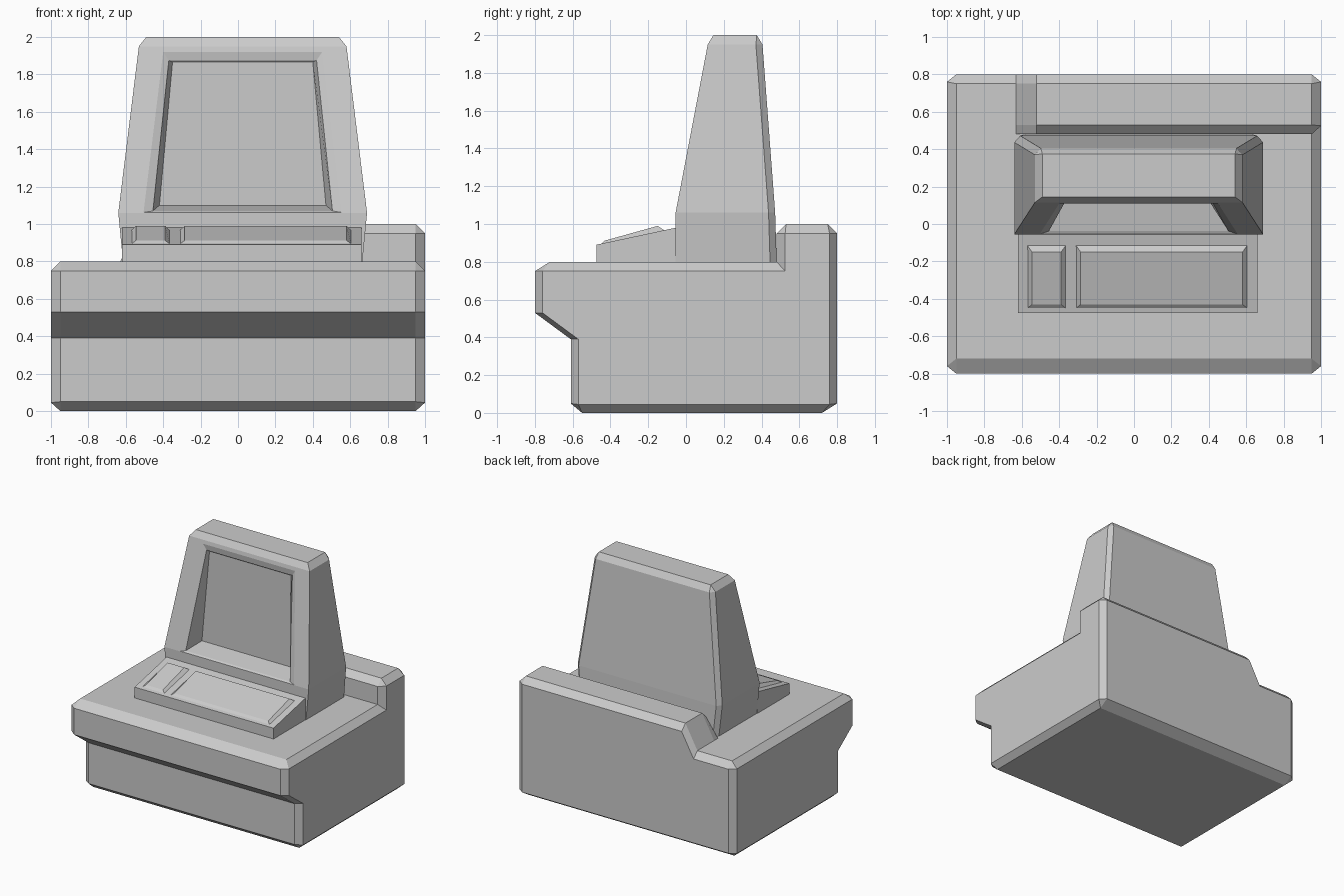
import bpy, bmesh
from mathutils import Vector

if "Cube" in bpy.data.objects:
    bpy.data.objects.remove(bpy.data.objects["Cube"])


def add_loft(bm, loops, cap_first=True, cap_last=True):
    """Skin a list of closed loops with equal point counts."""
    rings = [[bm.verts.new(p) for p in loop] for loop in loops]
    n = len(rings[0])
    for a, b in zip(rings, rings[1:]):
        for i in range(n):
            j = (i + 1) % n
            bm.faces.new((a[i], a[j], b[j], b[i]))
    if cap_first:
        bm.faces.new(rings[0])
    if cap_last:
        bm.faces.new(rings[-1])


def finish(bm, name):
    bmesh.ops.remove_doubles(bm, verts=bm.verts, dist=0.0005)
    bmesh.ops.dissolve_degenerate(bm, edges=bm.edges, dist=0.0005)
    bmesh.ops.recalc_face_normals(bm, faces=bm.faces)
    mesh = bpy.data.meshes.new(name)
    bm.to_mesh(mesh)
    bm.free()
    obj = bpy.data.objects.new(name, mesh)
    bpy.context.collection.objects.link(obj)
    return obj


# Base cabinet: side profiles lofted along x, with a raised rear ledge
front = [(-.55, 0), (-.61, .05), (-.61, .39), (-.8, .53), (-.8, .75), (-.72, .8), (.48, .8)]
front_in = [(-.57, .045), (-.57, .045), (-.57, .39), (-.76, .53), (-.76, .75), (-.76, .75)]
rear = [(.8, .05), (.72, 0)]
rear_in = [(.76, .045), (.76, .045)]
high = front + [(.48, .95), (.53, 1), (.75, 1), (.8, .95)] + rear
low = front + [(.48, .8), (.53, .8), (.75, .8), (.8, .75)] + rear
high_in = front_in + [(.525, .75), (.525, .95), (.525, .95), (.76, .95), (.76, .95)] + rear_in
low_in = front_in + [(.48, .75), (.48, .75), (.53, .75), (.76, .75), (.76, .75)] + rear_in
sections = [(-1, low_in), (-.95, low), (-.63, low), (-.52, high), (.95, high), (1, high_in)]
bm = bmesh.new()
add_loft(bm, [[(x, y, z) for y, z in prof] for x, prof in sections])
finish(bm, "base_cabinet")

# Monitor housing: tapered horizontal rings with chamfered back corners
CX = .025


def monitor_ring(z, w, f, b, c):
    pts = [(-w, f), (w, f), (w, b - c), (w - c * .9, b), (c * .9 - w, b), (-w, b - c)]
    return [(CX + x, y, z) for x, y in pts]


def front_y(z):
    return -.055 + (z - 1.06) * .17 / .89


def frame(z0, w0, z1, w1, depth=0.0, y=None):
    """Four-point loop on the leaning front face, or on a vertical plane at y."""
    pts = [(-w0, z0), (w0, z0), (w1, z1), (-w1, z1)]
    return [(CX + x, front_y(z) + depth if y is None else y, z) for x, z in pts]


bm = bmesh.new()
add_loft(bm, [
    monitor_ring(.8, .64, -.055, .48, .035),
    monitor_ring(1.06, .665, -.055, .472, .035),
    monitor_ring(1.95, .555, .115, .405, .035),
    monitor_ring(2.0, .515, .145, .375, 0),
])
# Open the front face and sink the screen recess into it
target = Vector((CX, .03, 1.505))
face = min(bm.faces, key=lambda f: (f.calc_center_median() - target).length)
bmesh.ops.delete(bm, geom=[face], context='FACES_ONLY')
add_loft(bm, [
    frame(1.06, .665, 1.95, .555),
    frame(1.062, .53, 1.92, .425),
    frame(1.07, .48, 1.875, .395, depth=.015),
    frame(1.10, .445, 1.865, .375, y=.125),
], cap_first=False)
finish(bm, "monitor")

# Keyboard wedge
bm = bmesh.new()
wedge = [(-.475, .8), (-.475, .89), (-.055, .98), (-.055, .8)]
add_loft(bm, [[(x, y, z) for y, z in wedge] for x in (-.62, .66)])
finish(bm, "keyboard")


# Raised key blocks with sloping edges
def key_loop(x0, x1, y0, z0, y1, z1):
    return [(x0, y0, z0), (x1, y0, z0), (x1, y1, z1), (x0, y1, z1)]


for name, x0, x1 in (("keypad", -.57, -.365), ("main_keys", -.31, .605)):
    bm = bmesh.new()
    add_loft(bm, [
        key_loop(x0, x1, -.45, .894, -.115, .966),
        key_loop(x0 + .025, x1 - .025, -.43, .912, -.15, .99),
    ], cap_first=False)
    finish(bm, name)
